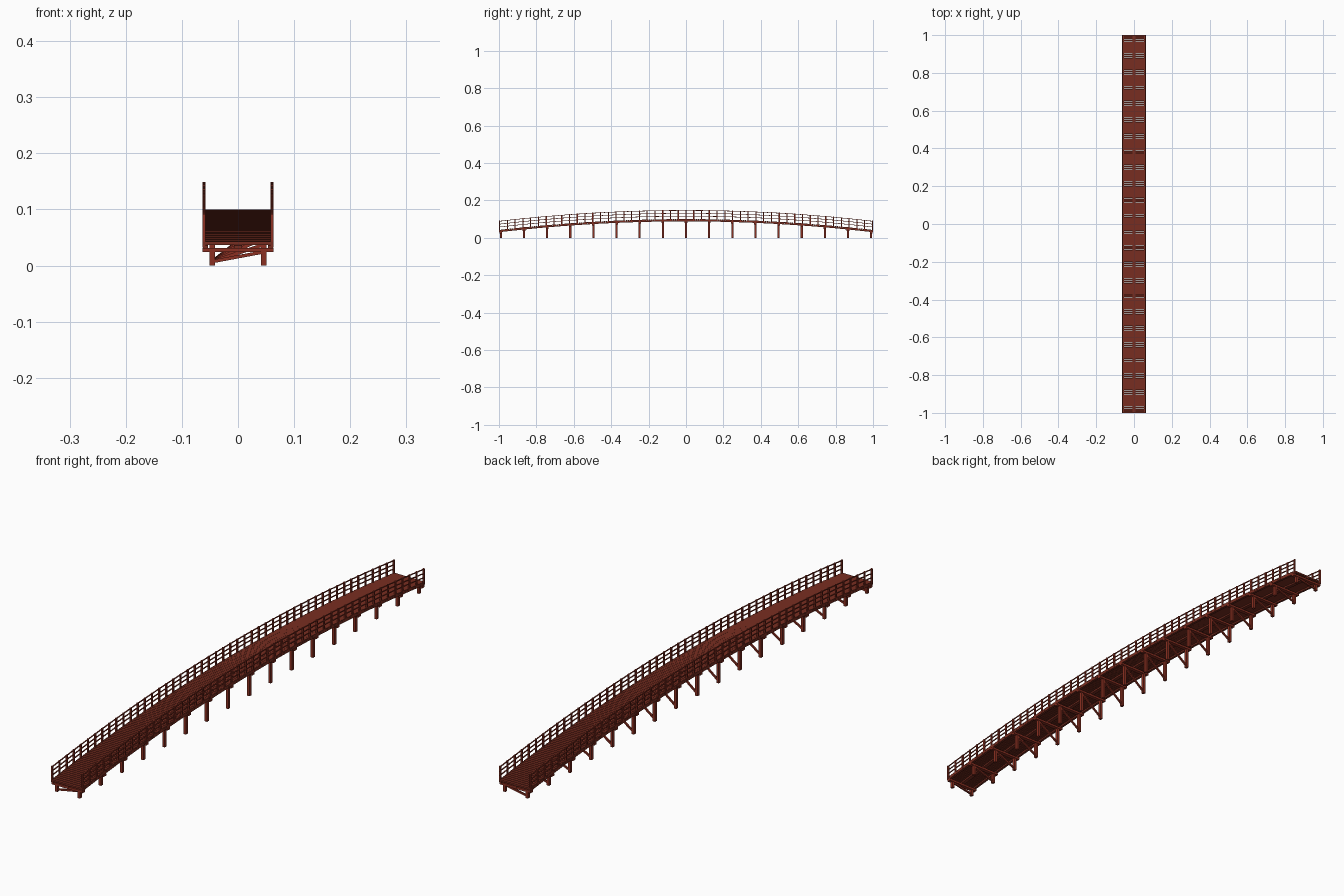
import bpy, bmesh, math
from mathutils import Matrix, Vector

old = bpy.data.objects.get("Cube")
if old:
    bpy.data.objects.remove(old, do_unlink=True)


def material(name, rgb):
    m = bpy.data.materials.new(name)
    m.use_nodes = True
    color = (*rgb, 1)
    m.diffuse_color = color
    m.node_tree.nodes["Principled BSDF"].inputs["Base Color"].default_value = color
    return m


DECK = material("red brown deck", (0.19, 0.027, 0.015))
RED = material("red timber", (0.26, 0.03, 0.016))

TOP, DROP = 0.1, 0.058      # deck height at the crown, fall to the ends
HALF = 0.0635               # half width


def deck_z(y):
    return TOP - DROP * y * y


def finish(name, bm, mat):
    bmesh.ops.recalc_face_normals(bm, faces=bm.faces)
    mesh = bpy.data.meshes.new(name)
    bm.to_mesh(mesh)
    bm.free()
    mesh.materials.append(mat)
    obj = bpy.data.objects.new(name, mesh)
    bpy.context.collection.objects.link(obj)


def box(bm, center, size, rot=Matrix.Identity(4)):
    m = Matrix.Translation(center) @ rot @ Matrix.Diagonal((*size, 1))
    bmesh.ops.create_cube(bm, size=1, matrix=m)


def arched_beam(name, x, offset, width, height, mat):
    """Square beam following the arch; offset is its centre above the deck top."""
    bm = bmesh.new()
    previous = None
    steps = 48
    for i in range(steps + 1):
        y = -1 + 2 * i / steps
        z = deck_z(y) + offset
        ring = [bm.verts.new((x + sx * width / 2, y, z + sz * height / 2))
                for sx, sz in ((-1, -1), (1, -1), (1, 1), (-1, 1))]
        if previous:
            for k in range(4):
                n = (k + 1) % 4
                bm.faces.new((previous[k], previous[n], ring[n], ring[k]))
        else:
            bm.faces.new(ring)
        previous = ring
    bm.faces.new(previous)
    finish(name, bm, mat)


# Level deck planks stepping along the arch, with narrow gaps
planks = bmesh.new()
count = 183
pitch = 2 / count
for i in range(count):
    y = -1 + pitch * (i + 0.5)
    box(planks, (0, y, deck_z(y) - 0.003), (0.125, pitch - 0.0009, 0.006))
finish("deck_planks", planks, DECK)

# Lengthwise stringers under the planks
for name, x, width in (("left_stringer", 0.058, 0.009),
                       ("middle_stringer", 0, 0.014),
                       ("right_stringer", -0.058, 0.009)):
    arched_beam(name, x, -0.009, width, 0.006, DECK)

# Railings on both sides
for side, s in (("left", 1), ("right", -1)):
    x = s * (HALF - 0.0028)
    for rail, offset in (("top", 0.0465), ("middle", 0.031), ("lower", 0.0155)):
        arched_beam(side + "_" + rail + "_rail", x, offset, 0.0035, 0.003, RED)
    posts = bmesh.new()
    for i in range(49):
        y = -0.9965 + 1.993 * i / 48
        box(posts, (x, y, deck_z(y) + 0.0195), (0.0055, 0.006, 0.059))
    finish(side + "_railing_posts", posts, RED)

# Trestle bents: two piles, a cap beam and one diagonal brace each
piles, caps, braces = bmesh.new(), bmesh.new(), bmesh.new()
for i in range(17):
    y = -0.99 + 1.98 * i / 16
    cap_z = deck_z(y) - 0.0155
    for x in (-0.046, 0.046):
        box(piles, (x, y, cap_z / 2), (0.01, 0.011, cap_z))
    box(caps, (0, y, cap_z), (2 * HALF, 0.014, 0.008))
    low, high = Vector((-0.046, y, 0.007)), Vector((0.048, y, cap_z - 0.003))
    span = high - low
    box(braces, (low + high) / 2, (span.length, 0.006, 0.006),
        Matrix.Rotation(-math.atan2(span.z, span.x), 4, 'Y'))
finish("support_piles", piles, RED)
finish("cap_beams", caps, RED)
finish("diagonal_braces", braces, RED)
